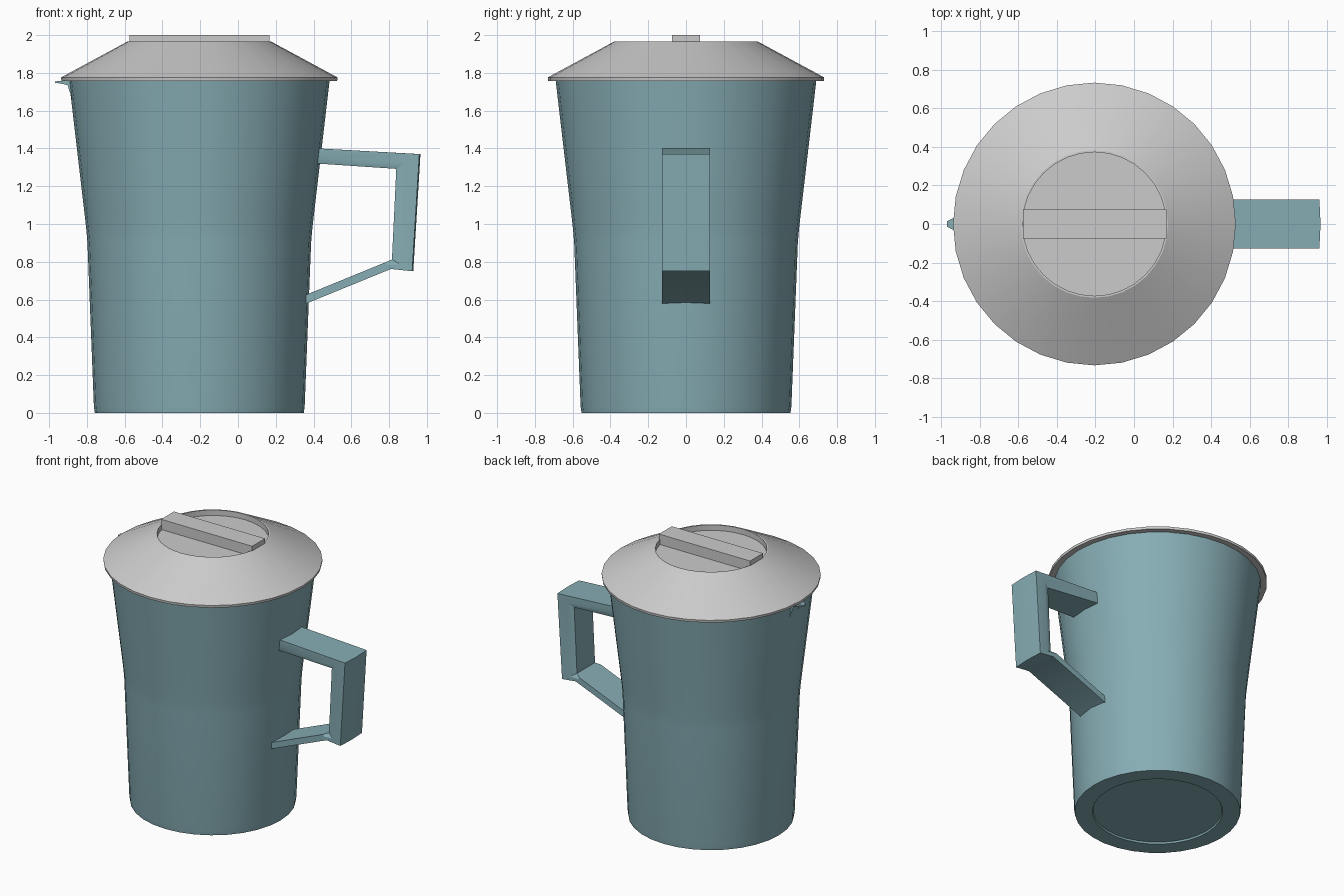
import bpy, bmesh, math

if "Cube" in bpy.data.objects:
    bpy.data.objects.remove(bpy.data.objects["Cube"])

CX = -0.205      # axis of the jug
SIDES = 32

teal = bpy.data.materials.new("teal_plastic")
teal.diffuse_color = (0.24, 0.42, 0.46, 1)
teal.use_nodes = True
teal.node_tree.nodes["Principled BSDF"].inputs["Base Color"].default_value = teal.diffuse_color


def finish(name, bm, mat=None, angle=30):
    bmesh.ops.recalc_face_normals(bm, faces=bm.faces)
    me = bpy.data.meshes.new(name)
    bm.to_mesh(me)
    bm.free()
    ob = bpy.data.objects.new(name, me)
    bpy.context.collection.objects.link(ob)
    if mat:
        me.materials.append(mat)
    bpy.ops.object.select_all(action='DESELECT')
    bpy.context.view_layer.objects.active = ob
    ob.select_set(True)
    bpy.ops.object.shade_smooth_by_angle(angle=math.radians(angle))
    return ob


def lathe(name, profile, mat=None, angle=30):
    """Spin (radius, z) points round the jug axis; radius 0 closes the form."""
    bm = bmesh.new()
    verts = [bm.verts.new((CX + r, 0, z)) for r, z in profile]
    edges = [bm.edges.new(p) for p in zip(verts, verts[1:])]
    bmesh.ops.spin(bm, geom=verts + edges, cent=(CX, 0, 0), axis=(0, 0, 1),
                   angle=math.tau, steps=SIDES, use_duplicate=False)
    bmesh.ops.remove_doubles(bm, verts=bm.verts, dist=0.0005)
    return finish(name, bm, mat, angle)


def loft(name, sections, mat=None, angle=30):
    """Bridge a row of equal-length point loops and cap both ends."""
    bm = bmesh.new()
    loops = [[bm.verts.new(p) for p in s] for s in sections]
    for a, b in zip(loops, loops[1:]):
        n = len(a)
        for i in range(n):
            j = (i + 1) % n
            bm.faces.new((a[i], a[j], b[j], b[i]))
    bm.faces.new(loops[0])
    bm.faces.new(loops[-1])
    return finish(name, bm, mat, angle)


# Jug body: shallow foot recess, slight taper, then a wider flare to the rim
lathe("jug_body", [(0, 0.012), (0.43, 0.012), (0.435, 0), (0.553, 0),
                   (0.558, 0.035), (0.592, 0.90), (0.597, 0.96),
                   (0.607, 1.05), (0.690, 1.76), (0.665, 1.76)], teal)

# Lid: rim, sloped cone, sunken disc on top and a flat underside
lathe("lid", [(0, 1.758), (0.73, 1.758), (0.732, 1.776), (0.382, 1.965),
              (0.372, 1.965), (0.372, 1.925), (0, 1.925)], angle=25)

# Grip bar across the sunken disc
loft("lid_grip_bar", [[(x, -0.075, 1.92), (x, 0.075, 1.92),
                       (x, 0.075, 2.0), (x, -0.075, 2.0)]
                      for x in (-0.575, 0.168)])

# Handle: outer and inner (x, z) corners with the inner half width
W = 0.126
stations = [((0.39, 1.402), (0.39, 1.322), W),
            ((0.96, 1.37), (0.838, 1.292), 0.105),
            ((0.922, 0.75), (0.815, 0.812), 0.105),
            ((0.81, 0.762), (0.78, 0.797), W),
            ((0.352, 0.575), (0.352, 0.622), W)]
sections = []
for (ox, oz), (ix, iz), w in stations:
    mx, mz = ox * 0.4 + ix * 0.6, oz * 0.4 + iz * 0.6
    bulge = 0.006 if ox > 0.9 else 0
    sections.append([(ox, -W, oz), (ox + bulge, 0, oz), (ox, W, oz),
                     (mx, W, mz), (ix, w, iz), (ix, -w, iz), (mx, -W, mz)])
loft("handle", sections, teal)

# Small pouring lip opposite the handle, fading down into the wall
loft("pouring_lip", [[(x, -w, top), (x, w, top), (x, w, low), (x, -w, low)]
                     for x, w, top, low in ((-0.86, 0.06, 1.757, 1.60),
                                            (-0.902, 0.035, 1.757, 1.735),
                                            (-0.94, 0.028, 1.757, 1.744),
                                            (-0.968, 0.014, 1.755, 1.747))], teal)
